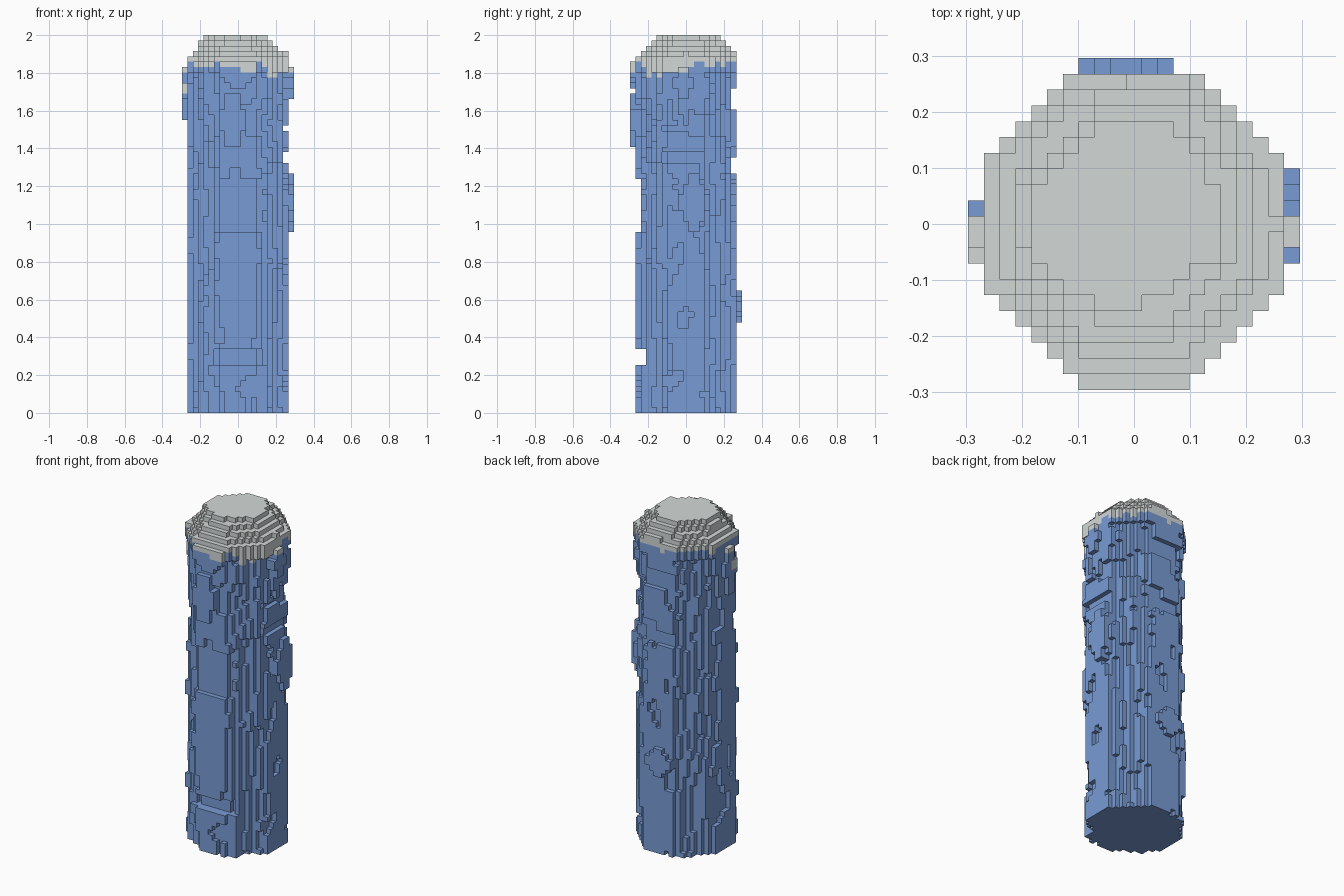
import bpy, bmesh, math
from mathutils import Vector, noise

if "Cube" in bpy.data.objects:
    bpy.data.objects.remove(bpy.data.objects["Cube"])

LAYERS = 71
S = 2 / LAYERS          # edge of one block
R = 10                  # widest reach in blocks


def make_material(name, rgb):
    mat = bpy.data.materials.new(name)
    mat.use_nodes = True
    mat.diffuse_color = (*rgb, 1)
    mat.node_tree.nodes["Principled BSDF"].inputs["Base Color"].default_value = (*rgb, 1)
    return mat


# Raised ledges: side, bottom, top, lateral centre and half width
LEDGES = [
    ("+x", 0.96, 1.27, 1.5, 2), ("+x", 1.66, 1.83, -0.5, 1.3),
    ("-x", 1.56, 1.84, -0.5, 1.3), ("+y", 0.48, 0.65, -0.5, 2.1),
    ("-y", 1.73, 1.89, 0, 3), ("-y", 1.41, 1.69, -1, 2),
]
# Shallow hollows across a whole side: side, bottom, top, reach
HOLLOWS = [
    ("+x", 1.49, 1.53, 8.2), ("+x", 1.33, 1.38, 8.2),
    ("-y", 0.96, 1.24, 8.2), ("-y", 0.25, 0.35, 7.6),
    ("+y", 1.61, 1.72, 8.2), ("+y", 1.27, 1.36, 8.2),
]


def side_of(x, y):
    if abs(x) >= abs(y):
        return ("+x" if x > 0 else "-x"), y
    return ("+y" if y > 0 else "-y"), x


def reach(x, y, k):
    """How far the rough column extends in the direction of a block."""
    a = math.atan2(y, x)
    c, s = math.cos(a), math.sin(a)
    n = noise.noise(Vector((c * 2.8 + 7.3, s * 2.8 + 2.1, k * 0.14)))
    n += 0.35 * noise.noise(Vector((c * 5 + 1.7, s * 5 + 5.2, k * 0.3)))
    # the diagonals are rougher than the four flat sides
    roughness = 0.6 + 0.6 * abs(math.sin(2 * a))
    limit = max(8.15, min(9.65, 9.2 + roughness * n))
    side, v = side_of(x, y)
    z = (k + 0.5) * S
    for name, z0, z1, reach_in in HOLLOWS:
        if name == side and z0 < z < z1 and abs(v) <= 4:
            limit = min(limit, reach_in)
    if k >= 64:                      # full shoulder under the dome
        limit = max(limit, 9.65)
    for name, z0, z1, middle, half in LEDGES:
        if name == side and z0 < z < z1:
            along = abs(2 * z - z0 - z1) / (z1 - z0)
            if abs(v - middle) / half + along <= 1.45:
                limit = 10
    # stepped dome, cut back towards the front right of the summit
    depth = LAYERS - 1 - k
    cut = max(0, c - s) * max(0, 1 - depth / 4)
    wobble = noise.noise(Vector((c * 1.5, s * 1.5, 4.4)))
    return min(limit, 6.3 + 0.9 * depth - cut + 0.5 * wobble) if depth < 5 else limit


def is_solid(x, y, k):
    octagon = max(abs(x), abs(y), 0.74 * (abs(x) + abs(y)))
    return octagon <= reach(x, y, k)


blocks = {(x, y, k)
          for k in range(LAYERS)
          for x in range(-R, R + 1)
          for y in range(-R, R + 1) if is_solid(x, y, k)}


def is_cap(x, y, k):
    """Pale crust with a ragged lower edge; it also lies on the upper ledges."""
    edge = 65.2 + 2.6 * noise.noise(Vector((x * 0.37, y * 0.37, 9.1))) - 0.09 * (x - y)
    open_top = k >= 64 and (x, y, k + 1) not in blocks
    return k >= min(edge, 66) or open_top or (x == -R and y < 0 and 60 <= k <= 61)


# Build only the exposed sides of the blocks
bm = bmesh.new()
corners = {}


def corner(p):
    if p not in corners:
        corners[p] = bm.verts.new(((p[0] - 0.5) * S, (p[1] - 0.5) * S, p[2] * S))
    return corners[p]


for block in sorted(blocks):
    for axis in range(3):
        u, w = (axis + 1) % 3, (axis + 2) % 3
        for step in (-1, 1):
            near = list(block)
            near[axis] += step
            if tuple(near) in blocks:
                continue
            ring = []
            for du, dw in ((0, 0), (1, 0), (1, 1), (0, 1)):
                p = list(block)
                p[axis] += step > 0
                p[u] += du
                p[w] += dw
                ring.append(corner(tuple(p)))
            face = bm.faces.new(ring if step > 0 else ring[::-1])
            face.material_index = int(is_cap(*block))

# Merge flat neighbours of the same colour
bmesh.ops.dissolve_limit(bm, angle_limit=0.01, verts=bm.verts[:],
                         edges=bm.edges[:], delimit={'MATERIAL'})

mesh = bpy.data.meshes.new("block_column")
bm.to_mesh(mesh)
bm.free()
mesh.materials.append(make_material("slate blue", (0.19, 0.33, 0.66)))
mesh.materials.append(make_material("pale grey", (0.65, 0.69, 0.685)))
column = bpy.data.objects.new("block_column", mesh)
bpy.context.collection.objects.link(column)
